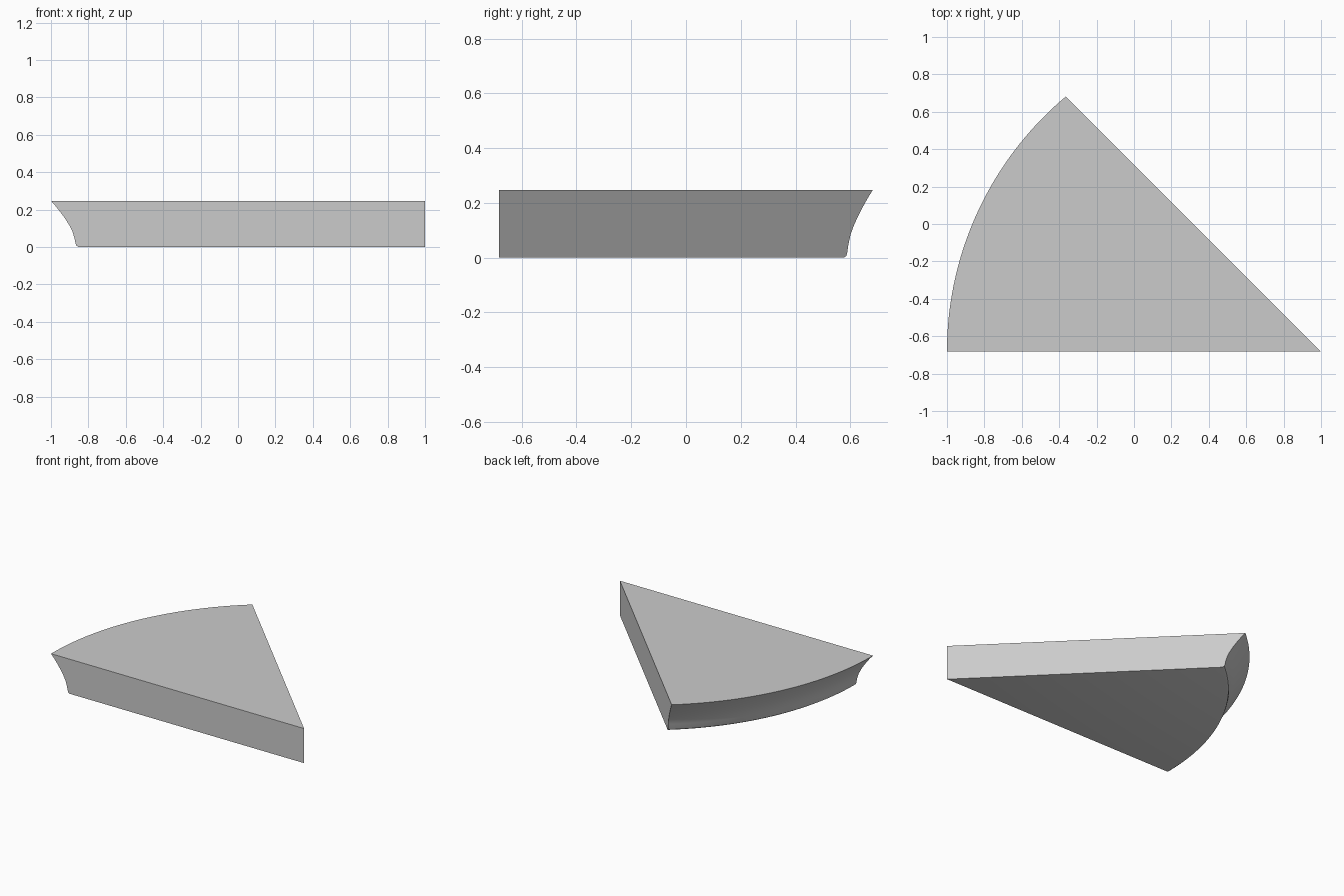
import bpy, bmesh, math

cube = bpy.data.objects.get("Cube")
if cube:
    bpy.data.objects.remove(cube, do_unlink=True)

# Main dimensions: a 45 degree wedge with a curved outer edge
HALF_Y = 0.682
HEIGHT = 0.247
RADIUS = 1.781
CENTRE_X = RADIUS - 1
STEPS = 48

# Cove profile of the outer edge, from the top rim down: (inset, height)
profile = [(0, HEIGHT), (0.028, 0.215), (0.053, 0.183), (0.077, 0.15),
           (0.097, 0.118), (0.114, 0.085), (0.125, 0.05), (0.131, 0.02),
           (0.136, 0.007), (0.147, 0)]

material = bpy.data.materials.new("light grey")
material.use_nodes = True
grey = (0.6, 0.6, 0.6, 1)
material.diffuse_color = grey
material.node_tree.nodes["Principled BSDF"].inputs["Base Color"].default_value = grey


def edge_row(bm, inset, z):
    """One arc of the outer edge, from the front side to the diagonal side."""
    r = RADIUS - inset
    shift = 1 - CENTRE_X
    t = (shift + math.sqrt(2 * r * r - shift * shift)) / 2
    end = math.atan2(t, t - shift)
    angles = [end * i / STEPS for i in range(STEPS + 1)]
    return [bm.verts.new((CENTRE_X - r * math.cos(a), r * math.sin(a) - HALF_Y, z))
            for a in angles]


bm = bmesh.new()
rows = [edge_row(bm, *point) for point in profile]
tip_top = bm.verts.new((1, -HALF_Y, HEIGHT))
tip_bottom = bm.verts.new((1, -HALF_Y, 0))

# Coved outer edge
for upper, lower in zip(rows, rows[1:]):
    for i in range(STEPS):
        face = bm.faces.new((upper[i], upper[i + 1], lower[i + 1], lower[i]))
        face.smooth = True

# Flat top, underside and the two straight sides
bm.faces.new(rows[0] + [tip_top])
bm.faces.new(rows[-1] + [tip_bottom])
for column in (0, -1):
    bm.faces.new([row[column] for row in rows] + [tip_bottom, tip_top])
bmesh.ops.recalc_face_normals(bm, faces=bm.faces)

mesh = bpy.data.meshes.new("wedge_slab")
bm.to_mesh(mesh)
bm.free()
mesh.materials.append(material)
slab = bpy.data.objects.new("wedge_slab", mesh)
bpy.context.collection.objects.link(slab)

# Smooth cove with crisp rims
bpy.ops.object.select_all(action='DESELECT')
slab.select_set(True)
bpy.context.view_layer.objects.active = slab
bpy.ops.object.shade_smooth_by_angle(angle=math.radians(35))
